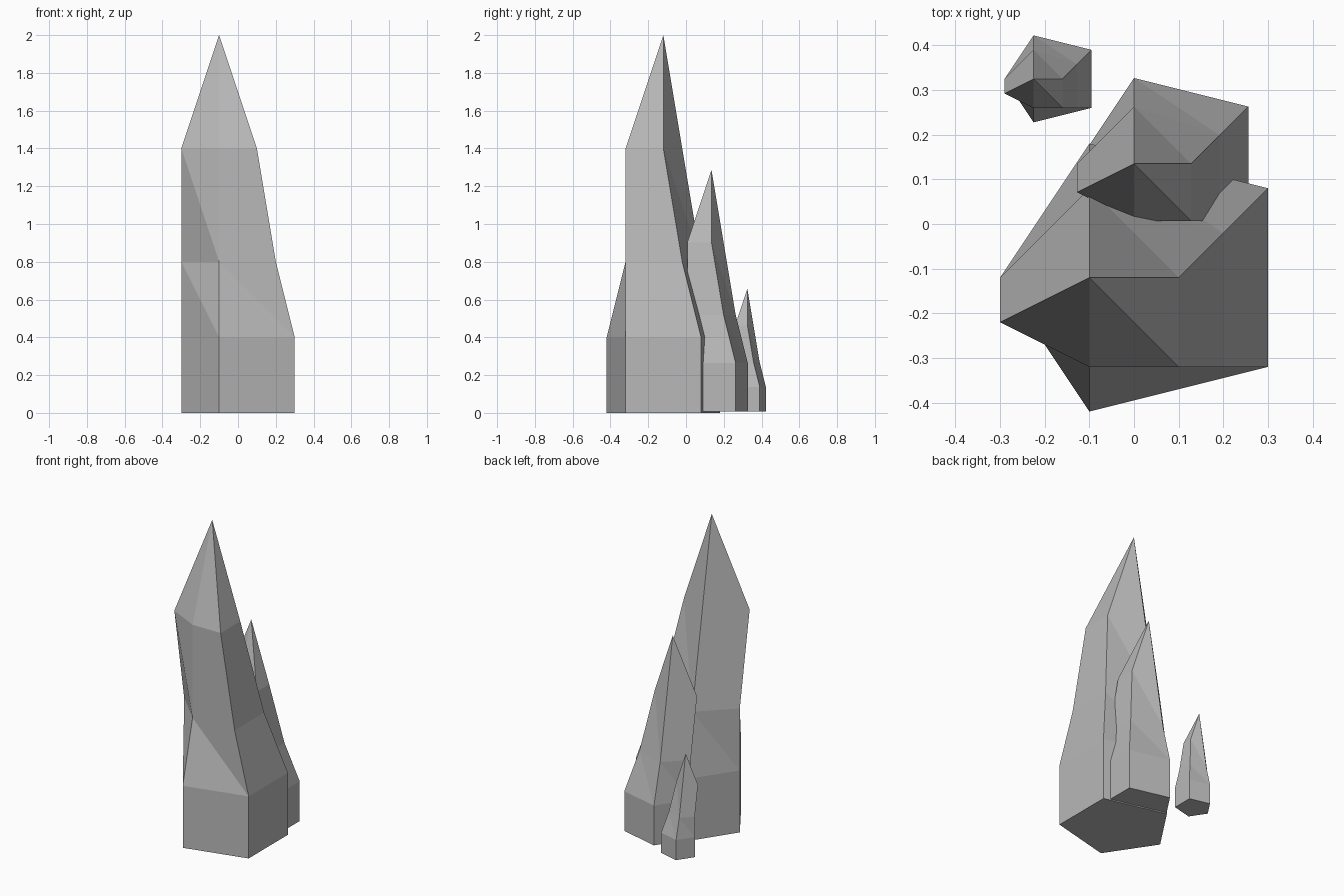
import bpy
import bmesh

cube = bpy.data.objects.get("Cube")
if cube:
    bpy.data.objects.remove(cube, do_unlink=True)

# Single stone grey
GREY = (0.48, 0.48, 0.48, 1.0)
stone = bpy.data.materials.new("stone_grey")
stone.use_nodes = True
stone.diffuse_color = GREY
stone.node_tree.nodes["Principled BSDF"].inputs["Base Color"].default_value = GREY

# Five-sided sections around the tip axis, counter-clockwise from the front
FOOT = [(0, -0.3), (0.4, -0.2), (0.4, 0.2), (0, 0.3), (-0.2, 0)]
WAIST = [(0, -0.2), (0.3, -0.2), (0.3, 0.1), (0, 0.2), (-0.2, 0)]
SHOULDER = [(0, -0.2), (0.2, -0.2), (0.2, 0), (0, 0.1), (-0.2, -0.1)]
SECTIONS = [(0, FOOT), (0.4, FOOT), (0.8, WAIST), (1.4, SHOULDER)]
TIP_HEIGHT = 2


def crystal(name, location, scale):
    """Stack the sections, skin them with triangles and close both ends."""
    bm = bmesh.new()
    rings = [[bm.verts.new((x, y, z)) for x, y in ring] for z, ring in SECTIONS]
    tip = bm.verts.new((0, 0, TIP_HEIGHT))
    count = len(FOOT)
    bm.faces.new(reversed(rings[0]))
    for i in range(count):
        j = (i + 1) % count
        for low, high in zip(rings, rings[1:]):
            bm.faces.new((low[i], low[j], high[i]))
            bm.faces.new((low[j], high[j], high[i]))
        bm.faces.new((rings[-1][i], rings[-1][j], tip))
    mesh = bpy.data.meshes.new(name)
    bm.to_mesh(mesh)
    bm.free()
    mesh.materials.append(stone)
    obj = bpy.data.objects.new(name, mesh)
    obj.location = location
    obj.scale = (scale, scale, scale)
    bpy.context.collection.objects.link(obj)
    return obj


# Three copies of the same shard in decreasing size
crystal("large_crystal", (-0.1, -0.12, 0), 1)
crystal("medium_crystal", (0, 0.135, 0.007), 0.64)
crystal("small_crystal", (-0.225, 0.325, 0.008), 0.325)
